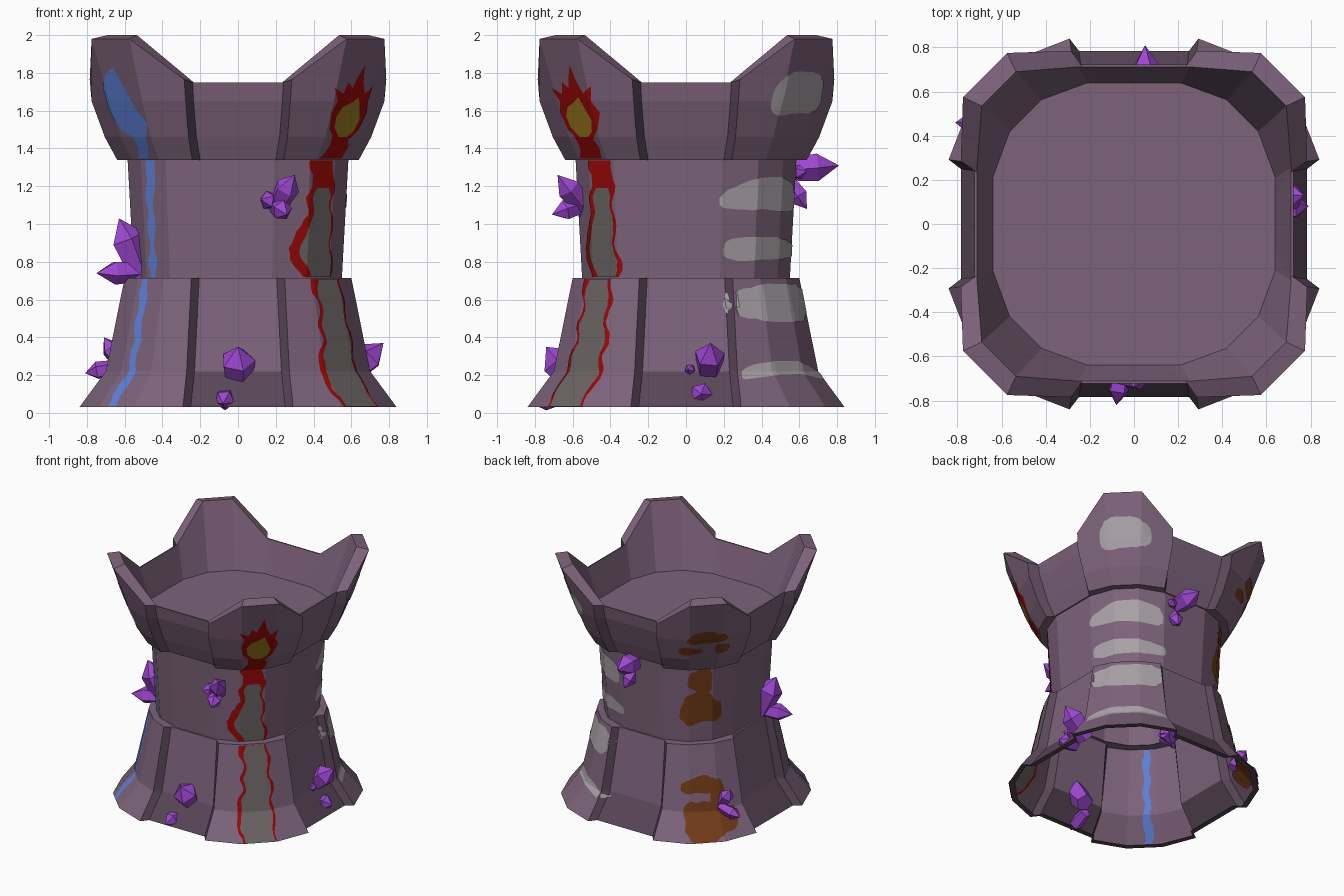
import bpy, bmesh, math, random
from mathutils import Vector
from mathutils.bvhtree import BVHTree

if "Cube" in bpy.data.objects:
    bpy.data.objects.remove(bpy.data.objects["Cube"])

random.seed(4)


def material(name, r, g, b):
    m = bpy.data.materials.new(name)
    lin = [((c + 0.055) / 1.055) ** 2.4 for c in (r, g, b)]
    m.diffuse_color = (*lin, 1)
    m.use_nodes = True
    m.node_tree.nodes["Principled BSDF"].inputs["Base Color"].default_value = m.diffuse_color
    return m


STONE = material("purple stone", 0.49, 0.388, 0.483)
DARK = material("dark stone", 0.35, 0.275, 0.345)
CRYSTAL = material("violet crystal", 0.62, 0.28, 0.82)
BLUE = material("water blue", 0.37, 0.50, 0.84)
RED = material("lava red", 0.60, 0.03, 0.02)
YELLOW = material("flame yellow", 0.62, 0.48, 0.12)
ASH = material("ash grey", 0.42, 0.39, 0.39)
PALE = material("pale grey", 0.66, 0.63, 0.65)
BROWN = material("earth brown", 0.45, 0.23, 0.09)


def add_object(name, bm, *mats):
    me = bpy.data.meshes.new(name)
    bm.to_mesh(me)
    for m in mats:
        me.materials.append(m)
    ob = bpy.data.objects.new(name, me)
    bpy.context.collection.objects.link(ob)
    return ob


# ---- tower shells: rings mirrored about the diagonal and turned four times
def full_ring(pts):
    quad = list(pts) + [(y, x, z) for x, y, z in reversed(pts)]
    out = []
    for k in range(4):
        out += quad
        quad = [(y, -x, z) for x, y, z in quad]
    return out


def stepped(z, out, px, rec):
    """Half of a quarter ring: panel end, buttress edge, chamfer corner."""
    return [(px, rec, z), (px + 0.042, out, z), (0.655 * out, 0.88 * out, z)]


def plain(z, out):
    return [(0.2 * out, out, z), (0.328 * out, out, z), (0.655 * out, 0.88 * out, z)]


shell_bms = []


def loft(name, rings, dark=(), cap=False):
    """dark: per ring gap, the segments (0/4 buttress sides, 5 panel) in dark stone."""
    bm = bmesh.new()
    loops = [[bm.verts.new(p) for p in full_ring(r)] for r in rings]
    for k, (a, b) in enumerate(zip(loops, loops[1:])):
        n = len(a)
        for i in range(n):
            j = (i + 1) % n
            f = bm.faces.new((a[j], a[i], b[i], b[j]))
            f.material_index = int(k < len(dark) and i % 6 in dark[k])
    if cap:
        bm.faces.new(list(reversed(loops[-1])))
    add_object(name, bm, STONE, DARK)
    shell_bms.append(bm)


SIDES = (0, 4)
loft("flared_base", [
    stepped(0.03, 0.80, 0.24, 0.745),
    stepped(0.03, 0.84, 0.25, 0.785),
    stepped(0.22, 0.70, 0.23, 0.645),
    stepped(0.715, 0.60, 0.205, 0.565),
    plain(0.715, 0.54)], dark=[range(6), (0, 4, 5), SIDES])

loft("waist", [plain(0.715, 0.55), plain(1.35, 0.585)])

loft("crown", [
    plain(1.345, 0.57),
    stepped(1.34, 0.64, 0.20, 0.598),
    stepped(1.46, 0.705, 0.22, 0.645),
    stepped(1.65, 0.775, 0.235, 0.705),
    [(0.24, 0.722, 1.75), (0.285, 0.785, 1.765), (0.575, 0.775, 1.98)],
    [(0.235, 0.712, 1.75), (0.255, 0.712, 1.767), (0.535, 0.69, 2.0)],
    plain(1.5, 0.64)], dark=[(), SIDES, SIDES, SIDES], cap=True)

trees = [BVHTree.FromBMesh(bm) for bm in shell_bms]


# ---- painted details: thin plates draped on a corner (u = sideways, z = up)
def drape_side(name, corner, poly, mat, lift, top):
    d = Vector((corner[0], corner[1], 0)).normalized()
    t = Vector((-d.y, d.x, 0))
    bm = bmesh.new()
    bm.faces.new([bm.verts.new((u, max(z, 0.034), 0)) for u, z in poly])
    bmesh.ops.triangulate(bm, faces=bm.faces[:])
    cuts = [((u * 0.03, 0, 0), (1, 0, 0)) for u in range(-12, 13)]
    gaps = [(0.708, 0.719), (1.336, 1.346)]
    levels = [0.12, 0.22, 0.4, 0.56, 0.9, 1.1, 1.25, 1.46, 1.55, 1.65, 1.75]
    for z in levels + [g for pair in gaps for g in pair]:
        cuts.append(((0, z, 0), (0, 1, 0)))
    for co, no in cuts:
        bmesh.ops.bisect_plane(bm, geom=bm.verts[:] + bm.edges[:] + bm.faces[:],
                               plane_co=co, plane_no=no)
    # leave the ledges between the shells free
    drop = []
    for f in bm.faces:
        z = f.calc_center_median().y
        if z > top or any(a < z < b for a, b in gaps):
            drop.append(f)
    bmesh.ops.delete(bm, geom=drop, context='FACES')
    if not bm.faces:
        return
    for v in bm.verts:
        z = v.co.y
        z = z + 0.0015 if abs(z - 1.346) < 1e-4 else z
        p = d * 3 + t * v.co.x + Vector((0, 0, z))
        hits = [h[3] for h in (tr.ray_cast(p, -d) for tr in trees) if h[0]]
        v.co = p - d * ((min(hits) if hits else 2.2) - lift)
    for f in bm.faces:
        f.normal_update()
        if f.normal.dot(d) * lift < 0:
            f.normal_flip()
    add_object(name, bm, mat)


def drape(name, corner, poly, mat, lift=0.005):
    """Paint the outside, and the same mark on the hollow inside of the base."""
    drape_side(name, corner, poly, mat, lift, 9)
    drape_side(name + "_inside", corner, poly, mat, -lift, 0.71)


def strip(rows, wobble, steps=48):
    """Wavy vertical band through rows of (z, left, right)."""
    left, right = [], []
    z0, z1 = rows[0][0], rows[-1][0]
    for i in range(steps + 1):
        z = z0 + (z1 - z0) * i / steps
        for a, b in zip(rows, rows[1:]):
            if a[0] <= z <= b[0] + 1e-6:
                k = (z - a[0]) / (b[0] - a[0])
                l, r = (a[j] + (b[j] - a[j]) * k for j in (1, 2))
                break
        left.append((l + wobble * math.sin(z * 37) + random.uniform(-1, 1) * wobble * 0.4, z))
        right.append((r + wobble * math.sin(z * 31 + 2) + random.uniform(-1, 1) * wobble * 0.4, z))
    return left + right[::-1]


def blob(cu, cz, w, h, rough=0.12, bend=0.0, n=30, power=0.8):
    pts = []
    for i in range(n):
        a = math.tau * i / n
        k = 1 + rough * math.sin(3 * a + cz * 9) + random.uniform(-rough, rough) * 0.6
        u = math.copysign(abs(math.cos(a)) ** power, math.cos(a)) * w
        z = math.copysign(abs(math.sin(a)) ** power, math.sin(a)) * h * k
        pts.append((cu + u * (0.5 + 0.5 * k), cz + z - bend * (u / w) ** 2))
    return pts


FIRE, WATER, AIR, EARTH = (1, -1), (-1, -1), (1, 1), (-1, 1)

# fire corner: lava stream, ash crust and flame
drape("lava_stream", FIRE, strip([(0.034, -0.13, 0.14), (0.2, -0.15, 0.13), (0.4, -0.10, 0.13),
      (0.6, -0.09, 0.11), (0.75, -0.13, 0.11), (0.88, -0.20, 0.09), (0.98, -0.12, 0.085),
      (1.2, -0.08, 0.08), (1.34, -0.09, 0.08), (1.47, -0.05, 0.06)], 0.014), RED, 0.004)
drape("ash_crust", FIRE, strip([(0.034, -0.115, 0.125), (0.2, -0.12, 0.11), (0.4, -0.075, 0.11),
      (0.6, -0.07, 0.09), (0.75, -0.07, 0.085), (0.87, -0.15, 0.075), (0.97, -0.08, 0.07),
      (1.15, -0.06, 0.065), (1.19, -0.035, 0.04)], 0.011), ASH, 0.008)
drape("flame", FIRE, [(-0.03, 1.44), (-0.10, 1.50), (-0.12, 1.59), (-0.10, 1.65), (-0.14, 1.72),
      (-0.07, 1.69), (-0.05, 1.75), (-0.01, 1.72), (0.01, 1.78), (0.04, 1.84), (0.06, 1.75),
      (0.09, 1.69), (0.15, 1.73), (0.13, 1.65), (0.16, 1.59), (0.12, 1.50), (0.06, 1.44)], RED, 0.004)
drape("flame_core", FIRE, [(-0.02, 1.46), (-0.07, 1.51), (-0.08, 1.57), (-0.05, 1.62), (0.0, 1.64),
      (0.05, 1.67), (0.08, 1.60), (0.10, 1.55), (0.08, 1.49), (0.04, 1.46)], YELLOW, 0.008)

# water corner: drop and trickle
drape("water_drop", WATER, [(-0.03, 1.83), (-0.10, 1.79), (-0.15, 1.71), (-0.15, 1.60), (-0.09, 1.50),
      (0.0, 1.45), (0.08, 1.46), (0.12, 1.53), (0.07, 1.60), (0.01, 1.62), (-0.02, 1.67),
      (-0.06, 1.70), (-0.07, 1.76)], BLUE)
drape("water_trickle", WATER, strip([(0.034, -0.07, 0.0), (0.3, -0.055, -0.005), (0.7, -0.06, -0.01),
      (0.9, -0.05, -0.01), (1.2, -0.06, 0.0), (1.34, -0.04, 0.03), (1.46, -0.01, 0.08)], 0.009), BLUE)

# air corner: cloud bands
for i, (z, w, h, bend) in enumerate([(1.685, 0.19, 0.11, 0), (1.155, 0.27, 0.085, 0.02),
                                     (0.87, 0.27, 0.06, 0.01), (0.59, 0.27, 0.10, 0.02),
                                     (0.24, 0.31, 0.035, 0.045)]):
    drape(f"cloud_{i + 1}", AIR, blob(0.005, z, w, h, 0.1, bend, power=0.65), PALE)

# earth corner: soil patches
for i, (u, z, w, h) in enumerate([(0.01, 1.66, 0.15, 0.055), (-0.11, 1.54, 0.09, 0.035),
                                  (0.13, 1.55, 0.06, 0.045), (0.0, 1.22, 0.09, 0.11),
                                  (0.0, 0.98, 0.155, 0.13), (-0.02, 0.41, 0.14, 0.065),
                                  (0.03, 0.16, 0.20, 0.125), (0.11, 0.33, 0.06, 0.1)]):
    drape(f"soil_{i + 1}", EARTH, blob(u, z, w, h, 0.17), BROWN, 0.004 + 0.0006 * i)


# ---- crystals: five sided, swelling to a shoulder then pointed
def crystal(i, base, tip, r):
    base, tip = Vector(base), Vector(tip)
    base -= (tip - base) * 0.25
    axis = tip - base
    q = axis.to_track_quat('Z', 'Y')
    bm = bmesh.new()
    rings = []
    for k, s in ((0, 0.8), (0.66, 1.1)):
        rings.append([bm.verts.new(base + axis * k + q @ Vector(
            (r * s * math.cos(math.tau * j / 5 + i), r * s * math.sin(math.tau * j / 5 + i), 0)))
            for j in range(5)])
    top = bm.verts.new(tip)
    for j in range(5):
        m = (j + 1) % 5
        bm.faces.new((rings[0][j], rings[0][m], rings[1][m], rings[1][j]))
        bm.faces.new((rings[1][j], rings[1][m], top))
    bm.faces.new(rings[0][::-1])
    add_object(f"crystal_{i + 1}", bm, CRYSTAL)


CRYSTALS = [
    ((0.00, -0.60, 0.18), (0.00, -0.74, 0.35), 0.085),
    ((-0.06, -0.66, 0.09), (-0.08, -0.82, 0.05), 0.05),
    ((0.21, -0.55, 1.10), (0.30, -0.68, 1.26), 0.06),
    ((0.20, -0.55, 1.12), (0.12, -0.64, 1.13), 0.045),
    ((0.20, -0.55, 1.10), (0.26, -0.71, 1.05), 0.05),
    ((-0.53, -0.23, 0.78), (-0.63, -0.26, 1.03), 0.085),
    ((-0.52, -0.23, 0.75), (-0.75, -0.30, 0.74), 0.06),
    ((-0.62, 0.42, 0.26), (-0.71, 0.44, 0.40), 0.05),
    ((-0.66, 0.45, 0.24), (-0.81, 0.46, 0.21), 0.045),
    ((0.60, 0.12, 0.21), (0.77, 0.13, 0.37), 0.075),
    ((0.66, 0.08, 0.10), (0.79, 0.08, 0.10), 0.055),
    ((0.63, 0.03, 0.23), (0.69, 0.01, 0.23), 0.025),
    ((0.06, 0.54, 1.29), (0.05, 0.81, 1.31), 0.07),
    ((0.08, 0.54, 1.22), (0.11, 0.64, 1.08), 0.05),
    ((0.10, 0.55, 1.27), (0.16, 0.64, 1.28), 0.035),
]
for i, c in enumerate(CRYSTALS):
    crystal(i, *c)
